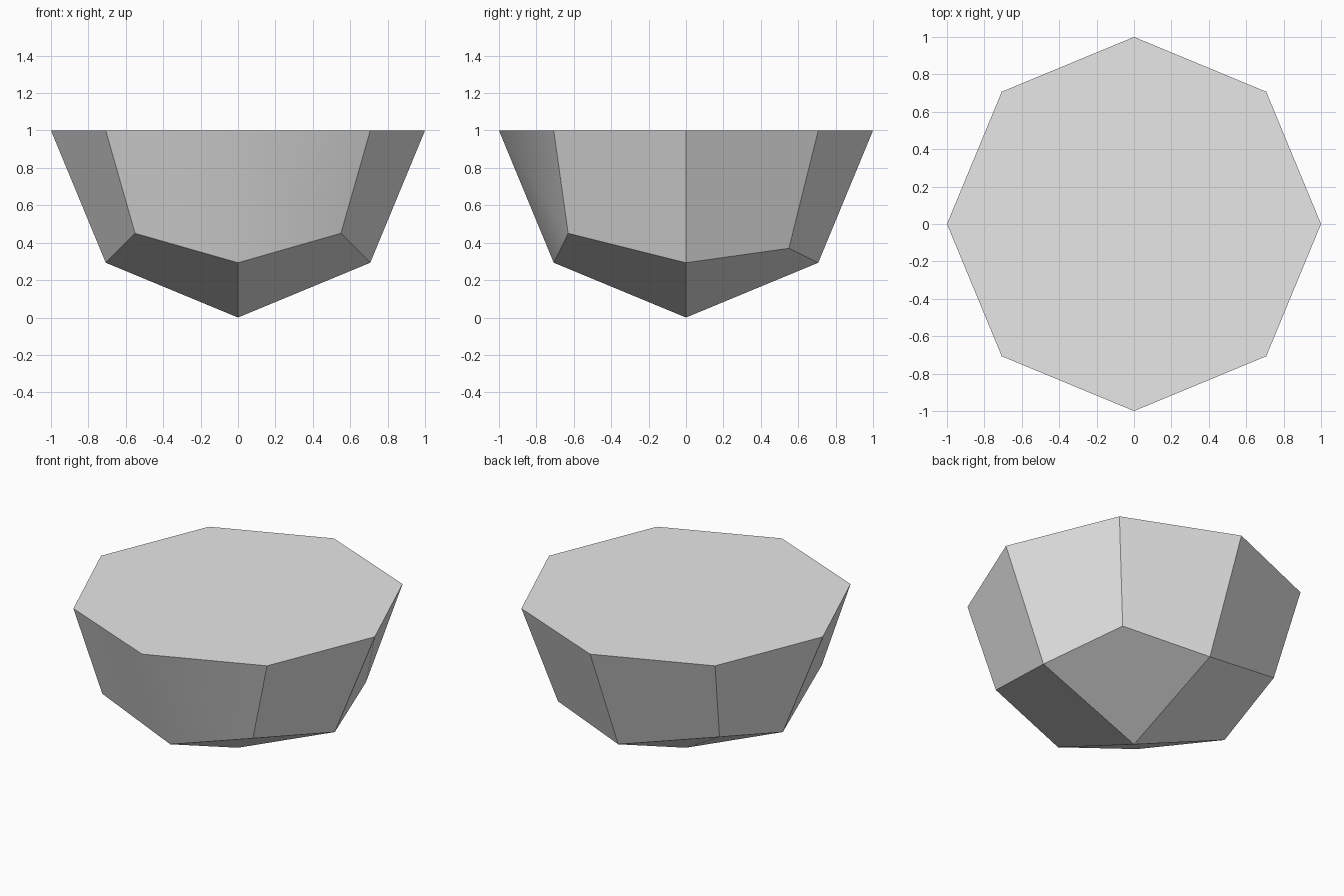
import bpy, bmesh, math
from mathutils import Vector

if "Cube" in bpy.data.objects:
    bpy.data.objects.remove(bpy.data.objects["Cube"], do_unlink=True)

# Single grey material
grey = bpy.data.materials.new("light_grey")
grey.use_nodes = True
colour = (0.8, 0.8, 0.8, 1)
grey.diffuse_color = colour
grey.node_tree.nodes["Principled BSDF"].inputs["Base Color"].default_value = colour

bm = bmesh.new()

# Flat octagonal rim, starting at the front and going anticlockwise
rim = []
for i in range(8):
    a = math.radians(45 * i - 90)
    rim.append(bm.verts.new((math.cos(a), math.sin(a), 1)))

# Lower ring: regular points on the axes, uneven points on the diagonals
s = math.sqrt(0.5)
diagonals = [(0.55, -0.63, 0.45), (0.55, 0.55, 0.37),
             (-0.63, 0.55, 0.45), (-0.55, -0.63, 0.45)]
ring = []
for i in range(4):
    a = math.radians(90 * i - 90)
    ring.append(bm.verts.new((s * math.cos(a), s * math.sin(a), 1 - s)))
    ring.append(bm.verts.new(Vector(diagonals[i])))
base = bm.verts.new((0, 0, 0))

# Lid, side quads and base quads
bm.faces.new(rim)
for i in range(0, 8, 2):
    diag, after, before = i + 1, (i + 2) % 8, (i - 1) % 8
    bm.faces.new((rim[i], ring[i], ring[diag], rim[diag]))
    bm.faces.new((rim[i], rim[before], ring[before], ring[i]))
    bm.faces.new((base, ring[after], ring[diag], ring[i]))

mesh = bpy.data.meshes.new("faceted_bowl")
bm.to_mesh(mesh)
bm.free()
mesh.materials.append(grey)
bowl = bpy.data.objects.new("faceted_bowl", mesh)
bpy.context.collection.objects.link(bowl)

# Only the shallow front edge is smooth
bpy.ops.object.select_all(action='DESELECT')
bowl.select_set(True)
bpy.context.view_layer.objects.active = bowl
bpy.ops.object.shade_smooth_by_angle(angle=math.radians(36.2))
